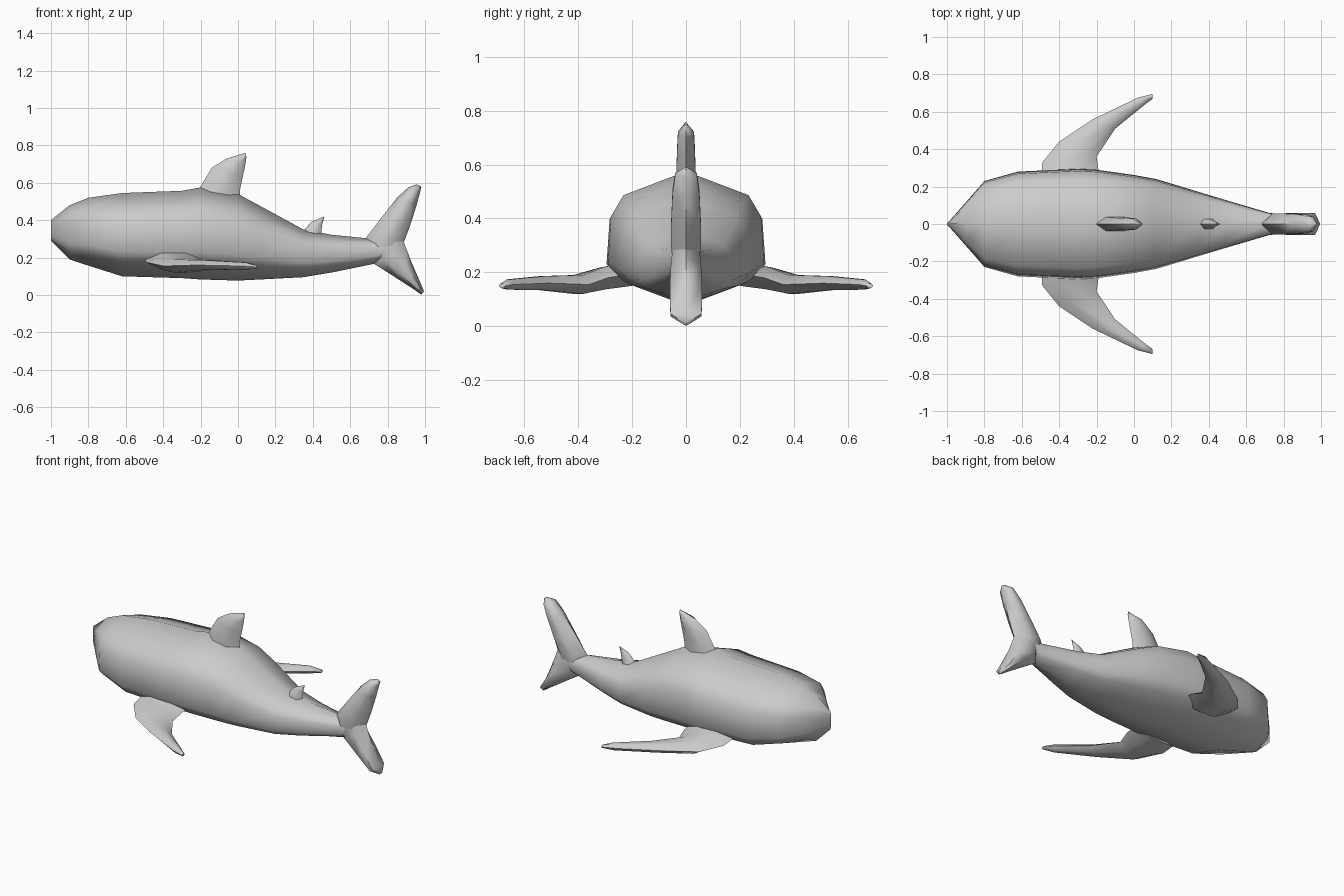
import bpy, bmesh, math
from mathutils import Vector


def loft(name, rings, mirror=False):
    """Skin a closed surface through rings that have equal point counts."""
    bm = bmesh.new()
    rows = [[bm.verts.new(p) for p in ring] for ring in rings]
    n = len(rows[0])
    for a, b in zip(rows, rows[1:]):
        for i in range(n):
            j = (i + 1) % n
            bm.faces.new((a[i], a[j], b[j], b[i]))
    bm.faces.new(rows[0])
    bm.faces.new(rows[-1])
    bmesh.ops.remove_doubles(bm, verts=bm.verts, dist=0.0005)
    bmesh.ops.recalc_face_normals(bm, faces=bm.faces)
    mesh = bpy.data.meshes.new(name)
    bm.to_mesh(mesh)
    bm.free()
    ob = bpy.data.objects.new(name, mesh)
    bpy.context.collection.objects.link(ob)
    bpy.ops.object.select_all(action='DESELECT')
    ob.select_set(True)
    bpy.context.view_layer.objects.active = ob
    bpy.ops.object.shade_smooth_by_angle(angle=math.radians(60))
    if mirror:
        mod = ob.modifiers.new("mirror", 'MIRROR')
        mod.use_axis = (False, True, False)
        mod.use_mirror_merge = False
    return ob


def fin(name, stations, direction, mirror=False):
    """Six-sided fin: each station is leading point, trailing point, half thickness."""
    rings = []
    for lead, trail, half in stations:
        a, b, t = Vector(lead), Vector(trail), Vector(direction) * half
        p, q = a.lerp(b, 0.28), a.lerp(b, 0.72)
        rings.append([a, p + t, q + t, b, q - t, p - t])
    return loft(name, rings, mirror)


def upright(points):
    return [((x1, 0, z1), (x2, 0, z2), h) for x1, z1, x2, z2, h in points]


# Body: half section as (width fraction, height fraction), stations as x, top, bottom, half width
half = [(0, 1), (0.8, 0.82), (0.96, 0.66), (1, 0.3), (0.8, 0.17), (0, 0)]
section = half + [(-y, z) for y, z in half[-2:0:-1]]
stations = [
    (-1.00, 0.40, 0.29, 0.002), (-0.90, 0.48, 0.19, 0.115), (-0.80, 0.52, 0.157, 0.23),
    (-0.62, 0.545, 0.10, 0.28), (-0.30, 0.557, 0.09, 0.295), (-0.20, 0.575, 0.083, 0.29),
    (0.00, 0.54, 0.077, 0.262), (0.12, 0.475, 0.083, 0.24), (0.35, 0.35, 0.095, 0.17),
    (0.50, 0.322, 0.12, 0.125), (0.72, 0.30, 0.165, 0.06), (0.80, 0.295, 0.19, 0.05)]
loft("body", [[(x, y * w, b + (t - b) * z) for y, z in section]
              for x, t, b, w in stations])

# Fins along the back
fin("dorsal_fin", upright([
    (-0.24, 0.50, 0.01, 0.50, 0.04), (-0.20, 0.58, 0.01, 0.56, 0.036),
    (-0.14, 0.68, 0.025, 0.63, 0.033), (-0.06, 0.73, 0.04, 0.70, 0.03),
    (0.04, 0.76, 0.045, 0.735, 0.004)]), (0, 1, 0))
fin("rear_dorsal_fin", upright([
    (0.33, 0.32, 0.45, 0.29, 0.03), (0.36, 0.355, 0.445, 0.335, 0.025),
    (0.39, 0.39, 0.45, 0.375, 0.014), (0.46, 0.42, 0.461, 0.415, 0.001)]), (0, 1, 0))

# Tail lobes overlap at the root
fin("upper_tail_lobe", upright([
    (0.70, 0.22, 0.87, 0.26, 0.05), (0.68, 0.30, 0.89, 0.29, 0.055),
    (0.76, 0.405, 0.92, 0.37, 0.055), (0.85, 0.52, 0.955, 0.48, 0.05),
    (0.91, 0.575, 0.975, 0.555, 0.04), (0.955, 0.592, 0.98, 0.58, 0.006)]), (0, 1, 0))
fin("lower_tail_lobe", upright([
    (0.70, 0.26, 0.885, 0.29, 0.05), (0.73, 0.165, 0.895, 0.26, 0.056),
    (0.84, 0.095, 0.93, 0.17, 0.06), (0.94, 0.03, 0.98, 0.055, 0.058),
    (0.98, 0.002, 0.995, 0.02, 0.01)]), (0, 1, 0))

# Swept side fins
fin("pectoral_fin", [
    ((-0.50, 0.20, 0.195), (-0.19, 0.20, 0.195), 0.045),
    ((-0.49, 0.33, 0.175), (-0.19, 0.29, 0.18), 0.042),
    ((-0.40, 0.44, 0.155), (-0.20, 0.36, 0.155), 0.035),
    ((-0.22, 0.56, 0.16), (-0.10, 0.51, 0.16), 0.026),
    ((0.02, 0.675, 0.155), (0.06, 0.64, 0.155), 0.019),
    ((0.10, 0.695, 0.15), (0.10, 0.67, 0.15), 0.008)], (0, 0, 1), mirror=True)
